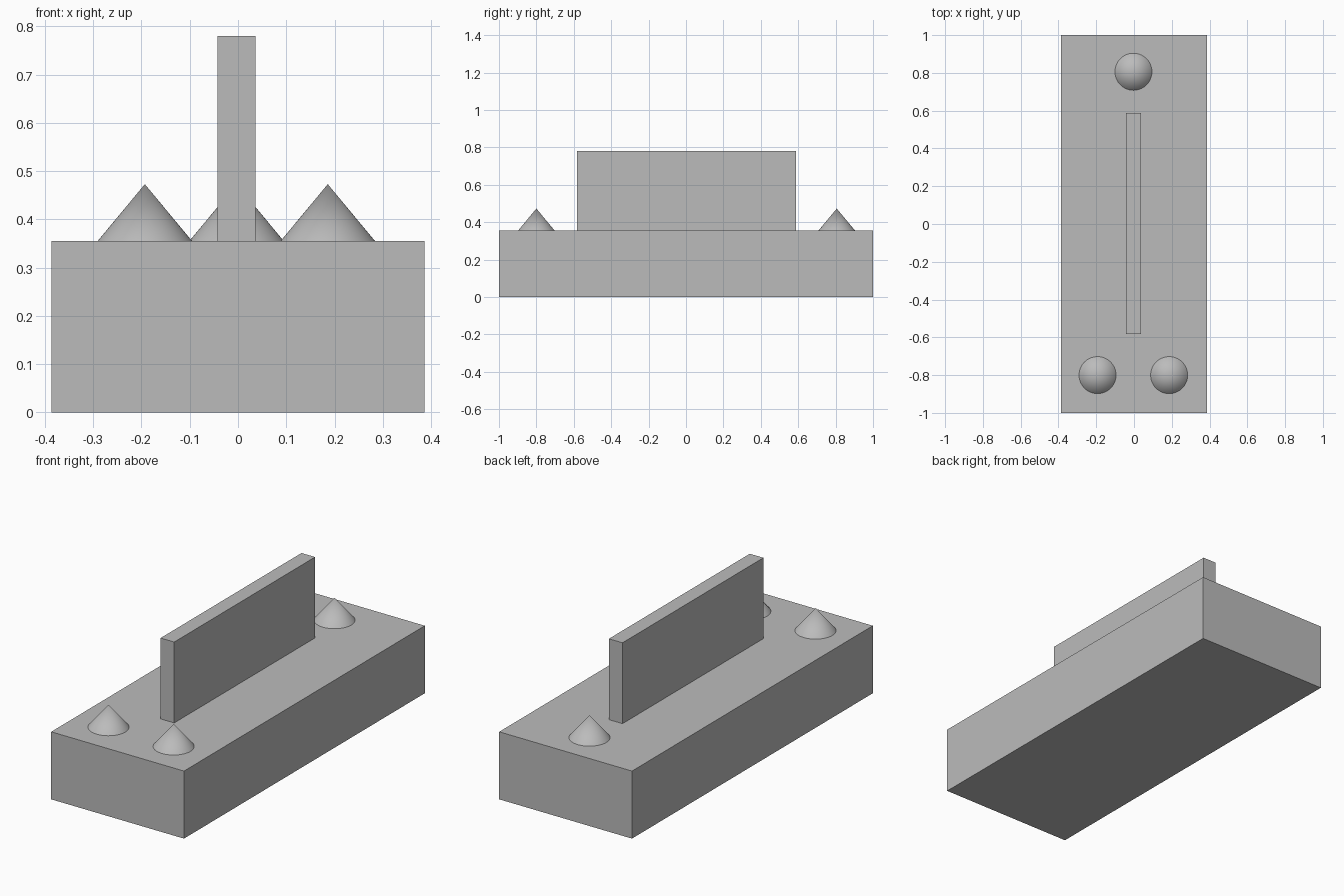
import bpy
import math

cube = bpy.data.objects.get("Cube")
if cube:
    bpy.data.objects.remove(cube, do_unlink=True)

# Single grey material
GREY = (0.5, 0.5, 0.5, 1.0)
grey = bpy.data.materials.new("plain_grey")
grey.use_nodes = True
grey.diffuse_color = GREY
grey.node_tree.nodes["Principled BSDF"].inputs["Base Color"].default_value = GREY

BASE_TOP = 0.355


def finish(name):
    obj = bpy.context.object
    obj.name = name
    obj.data.materials.append(grey)
    return obj


def box(name, center, size):
    bpy.ops.mesh.primitive_cube_add(size=1, location=center)
    obj = finish(name)
    obj.scale = size
    bpy.ops.object.transform_apply(location=False, rotation=False, scale=True)


def stud(name, x, y, radius=0.098, height=0.118):
    bpy.ops.mesh.primitive_cone_add(vertices=64, radius1=radius, radius2=0, depth=height,
                                    location=(x, y, BASE_TOP + height / 2))
    finish(name)
    bpy.ops.object.shade_smooth_by_angle(angle=math.radians(30))


# Base slab and upright fin
box("base_slab", (0, 0, BASE_TOP / 2), (0.772, 2, BASE_TOP))
fin_top = 0.78
box("upright_fin", (-0.003, 0.003, (BASE_TOP + fin_top) / 2),
    (0.079, 1.17, fin_top - BASE_TOP))

# Conical studs: a pair in front, one behind
stud("front_right_cone", -0.193, -0.8)
stud("front_left_cone", 0.186, -0.8)
stud("back_cone", -0.003, 0.806)
